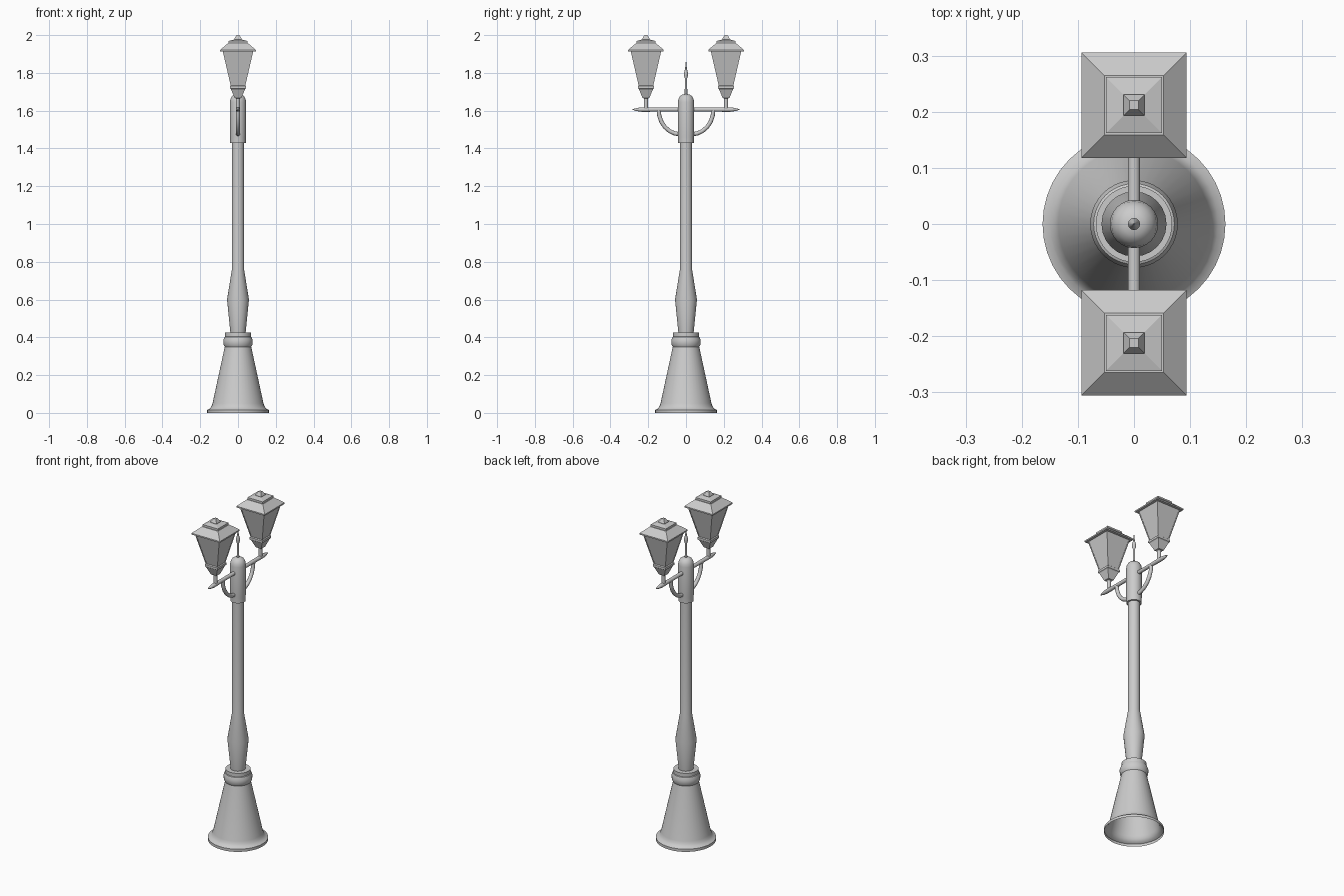
import bpy, bmesh, math
from mathutils import Vector

if "Cube" in bpy.data.objects:
    bpy.data.objects.remove(bpy.data.objects["Cube"])


def lathe(name, profile, sides=32, at=(0, 0), smooth=True, cap=True):
    """Revolve (radius, z) pairs; with 4 sides the radius is a half width."""
    bm = bmesh.new()
    k, turn = (math.sqrt(2), math.pi / 4) if sides == 4 else (1, 0)
    rings = []
    for r, z in profile:
        rings.append([bm.verts.new((at[0] + k * r * math.cos(turn + 2 * math.pi * i / sides),
                                    at[1] + k * r * math.sin(turn + 2 * math.pi * i / sides), z))
                      for i in range(sides)])
    for a, b in zip(rings, rings[1:]):
        for i in range(sides):
            j = (i + 1) % sides
            bm.faces.new((a[i], a[j], b[j], b[i]))
    if cap:
        bm.faces.new(rings[0][::-1])
    bm.faces.new(rings[-1])
    return finish(name, bm, smooth)


def tube(name, points, sides=12):
    """Round bar in the x = 0 plane through (y, z, radius) points."""
    bm = bmesh.new()
    pts = [Vector((0, y, z)) for y, z, r in points]
    rings = []
    for n, p in enumerate(pts):
        d = (pts[min(n + 1, len(pts) - 1)] - pts[max(n - 1, 0)]).normalized()
        side = Vector((1, 0, 0))
        up = d.cross(side)
        r = points[n][2]
        rings.append([bm.verts.new(p + r * (side * math.cos(2 * math.pi * i / sides)
                                            + up * math.sin(2 * math.pi * i / sides)))
                      for i in range(sides)])
    for a, b in zip(rings, rings[1:]):
        for i in range(sides):
            j = (i + 1) % sides
            bm.faces.new((a[i], a[j], b[j], b[i]))
    bm.faces.new(rings[0][::-1])
    bm.faces.new(rings[-1])
    return finish(name, bm, True)


def finish(name, bm, smooth):
    bmesh.ops.recalc_face_normals(bm, faces=bm.faces)
    me = bpy.data.meshes.new(name)
    bm.to_mesh(me)
    bm.free()
    ob = bpy.data.objects.new(name, me)
    bpy.context.collection.objects.link(ob)
    if smooth:
        bpy.ops.object.select_all(action='DESELECT')
        ob.select_set(True)
        bpy.context.view_layer.objects.active = ob
        bpy.ops.object.shade_smooth_by_angle(angle=math.radians(35))
    return ob


# flared base, hollow and open underneath
base = lathe("base", [(.163, 0), (.163, .016), (.15, .022), (.14, .035), (.135, .05),
                      (.07, .35), (.077, .362), (.078, .385), (.072, .402),
                      (.068, .404), (.068, .425), (.03, .425)], 40, cap=False)
base.data.flip_normals() if base.data.polygons[0].normal.dot(base.data.polygons[0].center) < 0 else None

# shaft with the swollen lower part
lathe("shaft", [(.04, .42), (.058, .6), (.033, .755), (.032, 1.44)], 24)

# head sleeve with domed top
lathe("head", [(.042, 1.43), (.042, 1.46), (.043, 1.47), (.043, 1.645), (.040, 1.662),
               (.032, 1.677), (.02, 1.685), (.006, 1.688)], 24)

# central spike
lathe("finial", [(.007, 1.68), (.006, 1.77), (.011, 1.785), (.011, 1.80),
                 (.005, 1.82), (.001, 1.86)], 12)

# cross arm with pointed ends
half = [(.0, .011), (.16, .011), (.2, .012), (.235, .012), (.262, .008), (.282, .002)]
tube("cross_arm", [(-y, 1.606, r) for y, r in half[:0:-1]] + [(y, 1.606, r) for y, r in half])

for s, tag in ((1, "back"), (-1, "front")):
    # curved brace, quarter ellipse from arm to head
    arc = [math.radians(90 * i / 6) for i in range(7)]
    tube("brace_" + tag, [(s * (.03 + .115 * math.cos(a)), 1.605 - .13 * math.sin(a), .011)
                          for a in arc])
    c = (0, s * .212)
    # stem and tapered cup
    lathe("lantern_stem_" + tag, [(.011, 1.60), (.011, 1.69)], 12, c)
    lathe("lantern_cup_" + tag, [(.012, 1.665), (.018, 1.667), (.037, 1.713), (.042, 1.717),
                                 (.042, 1.73), (.036, 1.735)], 4, c, False)
    # glass body
    lathe("lantern_glass_" + tag, [(.036, 1.73), (.079, 1.916)], 4, c, False)
    # corner bars
    for i, (sx, sy) in enumerate(((1, 1), (-1, 1), (-1, -1), (1, -1))):
        bar = lathe(f"lantern_bar_{tag}_{i}", [(.003, 1.73), (.003, 1.916)], 4, smooth=False)
        for v in bar.data.vertices:
            h = .035 if v.co.z < 1.8 else .078
            v.co.x += sx * h
            v.co.y += sy * h + c[1]
    # stepped roof and its small pyramid knob
    lathe("lantern_roof_" + tag, [(.094, 1.914), (.094, 1.922), (.053, 1.957), (.05, 1.957),
                                  (.05, 1.969), (.019, 1.977), (.019, 1.982), (.008, 2.0)],
          4, c, False)
